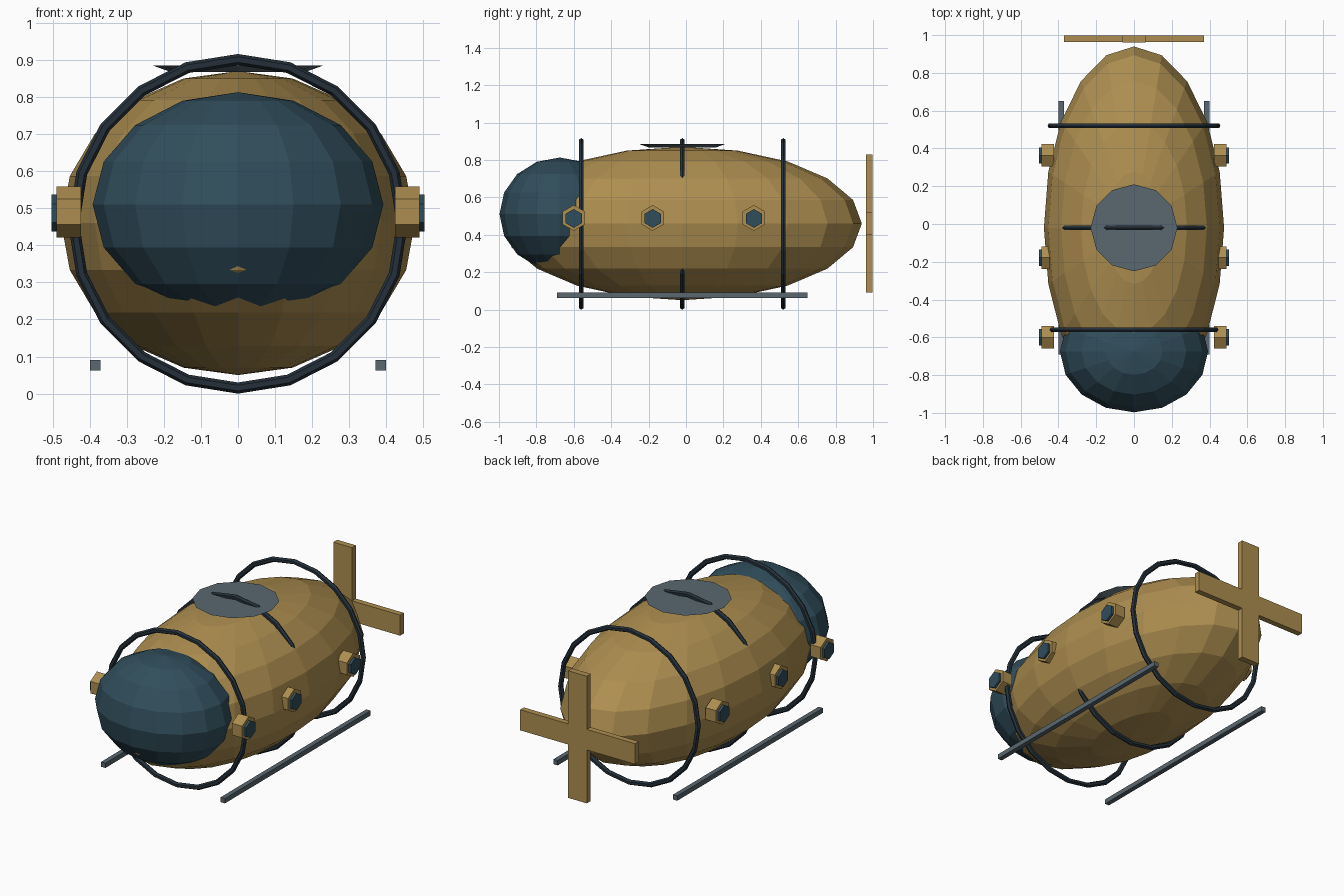
import bpy
from math import pi

if "Cube" in bpy.data.objects:
    bpy.data.objects.remove(bpy.data.objects["Cube"])


def material(name, color):
    mat = bpy.data.materials.new(name)
    mat.diffuse_color = (*color, 1)
    mat.use_nodes = True
    mat.node_tree.nodes["Principled BSDF"].inputs["Base Color"].default_value = mat.diffuse_color
    return mat


BRASS = material("brass", (0.42, 0.27, 0.08))
GLASS = material("dark_glass", (0.03, 0.075, 0.105))
IRON = material("dark_iron", (0.018, 0.03, 0.042))
STEEL = material("steel", (0.10, 0.135, 0.16))


def finish(name, mat, scale=None):
    ob = bpy.context.object
    ob.name = name
    if scale:
        ob.scale = scale
        bpy.ops.object.transform_apply(location=False, rotation=False, scale=True)
    ob.data.materials.append(mat)
    return ob


def ellipsoid(name, loc, radii, segments, rings, mat):
    bpy.ops.mesh.primitive_uv_sphere_add(segments=segments, ring_count=rings, radius=1, location=loc)
    return finish(name, mat, radii)


def box(name, loc, size, mat):
    bpy.ops.mesh.primitive_cube_add(size=1, location=loc)
    return finish(name, mat, size)


def side_cylinder(name, loc, radius, depth, mat):
    bpy.ops.mesh.primitive_cylinder_add(vertices=6, radius=radius, depth=depth,
                                        location=loc, rotation=(pi / 2, 0, pi / 2))
    return finish(name, mat)


# Hull and glass nose
ellipsoid("hull", (0, -0.02, 0.46), (0.477, 0.96, 0.41), 20, 10, BRASS)
ellipsoid("nose_dome", (0, -0.675, 0.51), (0.392, 0.322, 0.303), 16, 8, GLASS)

# Hoops around the hull
for i, y in enumerate((-0.56, -0.02, 0.52)):
    bpy.ops.mesh.primitive_torus_add(major_segments=20, minor_segments=6, major_radius=0.443,
                                     minor_radius=0.015, location=(0, y, 0.458),
                                     rotation=(pi / 2, 0, 0))
    # Turn so that a corner sits at the top
    finish(f"hoop_{i + 1}", IRON)

# Hatch plate on top
bpy.ops.mesh.primitive_cone_add(vertices=12, radius1=0.18, radius2=0.23, depth=0.018,
                                location=(0, -0.02, 0.876))
finish("hatch", STEEL)

# Portholes and skids on both sides
for side, s in (("left", -1), ("right", 1)):
    for i, y in enumerate((-0.6, -0.178, 0.363)):
        side_cylinder(f"porthole_rim_{side}_{i + 1}", (s * 0.456, y, 0.49), 0.069, 0.066, BRASS)
        side_cylinder(f"porthole_glass_{side}_{i + 1}", (s * 0.47, y, 0.487), 0.05, 0.066, GLASS)
    box(f"skid_{side}", (s * 0.385, -0.02, 0.077), (0.028, 1.34, 0.028), STEEL)

# Propeller
box("propeller_blade_vertical", (0, 0.98, 0.46), (0.12, 0.036, 0.74), BRASS)
box("propeller_blade_horizontal", (0, 0.98, 0.46), (0.74, 0.034, 0.12), BRASS)
